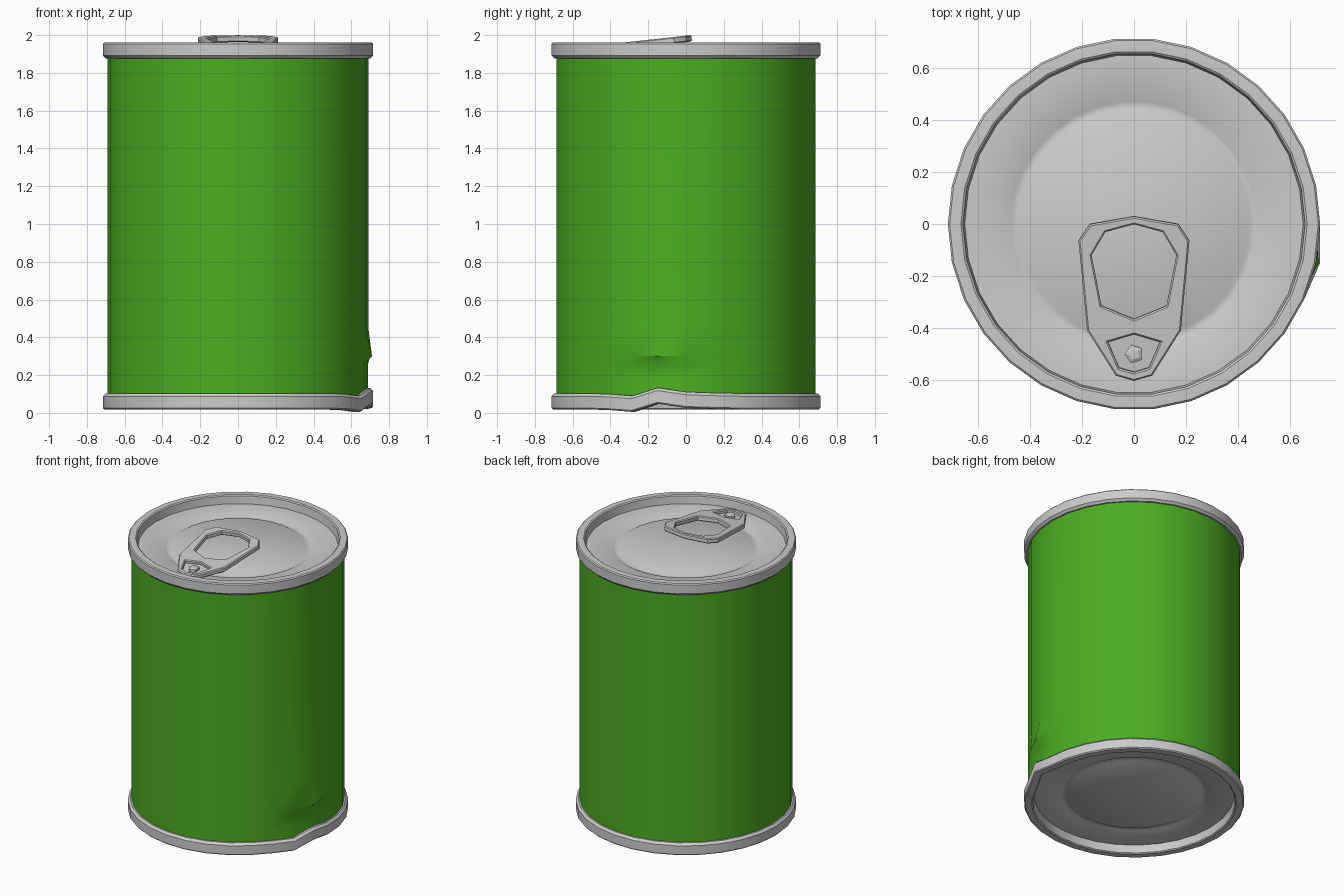
import bpy, bmesh, math
from mathutils import Matrix

if "Cube" in bpy.data.objects:
    bpy.data.objects.remove(bpy.data.objects["Cube"])

SIDES = 30
STEP = math.tau / SIDES


def add_mesh(name, bm, angle=35):
    bmesh.ops.recalc_face_normals(bm, faces=bm.faces)
    me = bpy.data.meshes.new(name)
    bm.to_mesh(me)
    bm.free()
    ob = bpy.data.objects.new(name, me)
    bpy.context.collection.objects.link(ob)
    bpy.ops.object.select_all(action='DESELECT')
    ob.select_set(True)
    bpy.context.view_layer.objects.active = ob
    bpy.ops.object.shade_smooth_by_angle(angle=math.radians(angle))
    return ob


def lathe(profile, sides=SIDES, warp=None):
    """Revolve (r, z) points; r = 0 at the end closes the shape. warp(k, r, z) -> (r, z)."""
    bm = bmesh.new()
    rings = []
    for r, z in profile:
        if r == 0:
            rings.append([bm.verts.new((0, 0, z))] * sides)
            continue
        ring = []
        for k in range(sides):
            rr, zz = warp(k, r, z) if warp else (r, z)
            a = k * math.tau / sides
            ring.append(bm.verts.new((rr * math.cos(a), rr * math.sin(a), zz)))
        rings.append(ring)
    for lo, hi in zip(rings, rings[1:]):
        for k in range(sides):
            j = (k + 1) % sides
            quad = [lo[k], lo[j], hi[j], hi[k]]
            bm.faces.new(list(dict.fromkeys(quad)))
    return bm


# dent at the lower right: lift per rim column, counted from angle 0
LIFT = {-3: -0.003, -2: -0.013, -1: 0.03, 0: 0.008, 1: 0.003}


def column(k):
    return k if k < SIDES / 2 else k - SIDES


def dent_rim(k, r, z):
    if r < 0.6:
        return r, z
    c = column(k)
    return r + (0.015 if c == -1 else 0), z + LIFT.get(c, 0)


def dent_body(k, r, z):
    c = column(k)
    weight = {-2: 0.25, -1: 1.0, 0: 0.25}.get(c, 0)
    push = {0.3: 0.035, 0.25: -0.012, 0.18: -0.012}.get(z, 0)
    lift = LIFT.get(c, 0) if z < 0.15 else 0
    return r + push * weight, z + lift


# label-coloured wall
body = add_mesh("can_body", lathe(
    [(0.69, z) for z in (0.06, 0.11, 0.18, 0.25, 0.3, 0.45, 1.9)], warp=dent_body))
green = bpy.data.materials.new("green_label")
green.diffuse_color = (0.07, 0.42, 0.015, 1)
green.use_nodes = True
green.node_tree.nodes["Principled BSDF"].inputs["Base Color"].default_value = green.diffuse_color
body.data.materials.append(green)

# seamed rim, recessed panel and pressed ring, from the wall inwards
END = [(0.685, 0.085), (0.7, 0.085), (0.715, 0.07), (0.715, 0.008), (0.708, 0.001),
       (0.69, 0), (0.665, 0.0), (0.657, 0.006), (0.65, 0.06), (0.49, 0.06),
       (0.472, 0.07), (0.448, 0.07), (0.43, 0.06), (0, 0.06)]
add_mesh("top_lid", lathe([(r, 1.962 - d) for r, d in END]))
add_mesh("bottom_lid", lathe([(r, 0.018 + d) for r, d in END], warp=dent_rim))


# pull tab: flat outline with two holes, bevelled and tilted
def mirrored(half):
    return half + [(-x, y) for x, y in reversed(half) if x > 0]


OUTER = mirrored([(0, 0.03), (0.17, 0), (0.213, -0.065), (0.18, -0.41), (0.07, -0.585), (0, -0.605)])
FINGER_HOLE = mirrored([(0, 0), (0.11, -0.03), (0.163, -0.12), (0.125, -0.315), (0, -0.367)])
RIVET_HOLE = mirrored([(0, -0.425), (0.1, -0.455), (0.057, -0.555), (0, -0.572)])
TILT = Matrix.Translation((0, 0, 1.98)) @ Matrix.Rotation(math.atan(0.11), 4, 'X')


def plate(name, loops, half, bevel, drop=0):
    cu = bpy.data.curves.new(name + "_outline", 'CURVE')
    cu.dimensions = '2D'
    cu.fill_mode = 'BOTH'
    cu.extrude = half - bevel
    cu.bevel_depth = bevel
    cu.bevel_resolution = 0
    cu.offset = -bevel
    for loop in loops:
        sp = cu.splines.new('POLY')
        sp.points.add(len(loop) - 1)
        for p, (x, y) in zip(sp.points, loop):
            p.co = (x, y, 0, 1)
        sp.use_cyclic_u = True
    tmp = bpy.data.objects.new(name + "_outline", cu)
    bpy.context.collection.objects.link(tmp)
    bpy.context.view_layer.update()
    me = bpy.data.meshes.new_from_object(
        tmp.evaluated_get(bpy.context.evaluated_depsgraph_get()))
    bm = bmesh.new()
    bm.from_mesh(me)
    bmesh.ops.remove_doubles(bm, verts=bm.verts, dist=1e-5)
    bm.transform(TILT @ Matrix.Translation((0, 0, -drop)))
    bpy.data.objects.remove(tmp)
    bpy.data.meshes.remove(me)
    bpy.data.curves.remove(cu)
    return add_mesh(name, bm, 20)


plate("pull_tab", [OUTER, FINGER_HOLE, RIVET_HOLE], 0.017, 0.006)
plate("rivet_tongue", [[(x * 1.03, y) for x, y in RIVET_HOLE]], 0.006, 0.001, 0.01)

# rivet
rivet = lathe([(0.037, 1.9), (0.037, 1.938), (0.022, 1.945), (0, 1.945)], sides=5)
rivet.transform(Matrix.Translation((0, -0.5, 0)) @ Matrix.Rotation(math.pi, 4, 'Z'))
add_mesh("rivet", rivet, 20)
